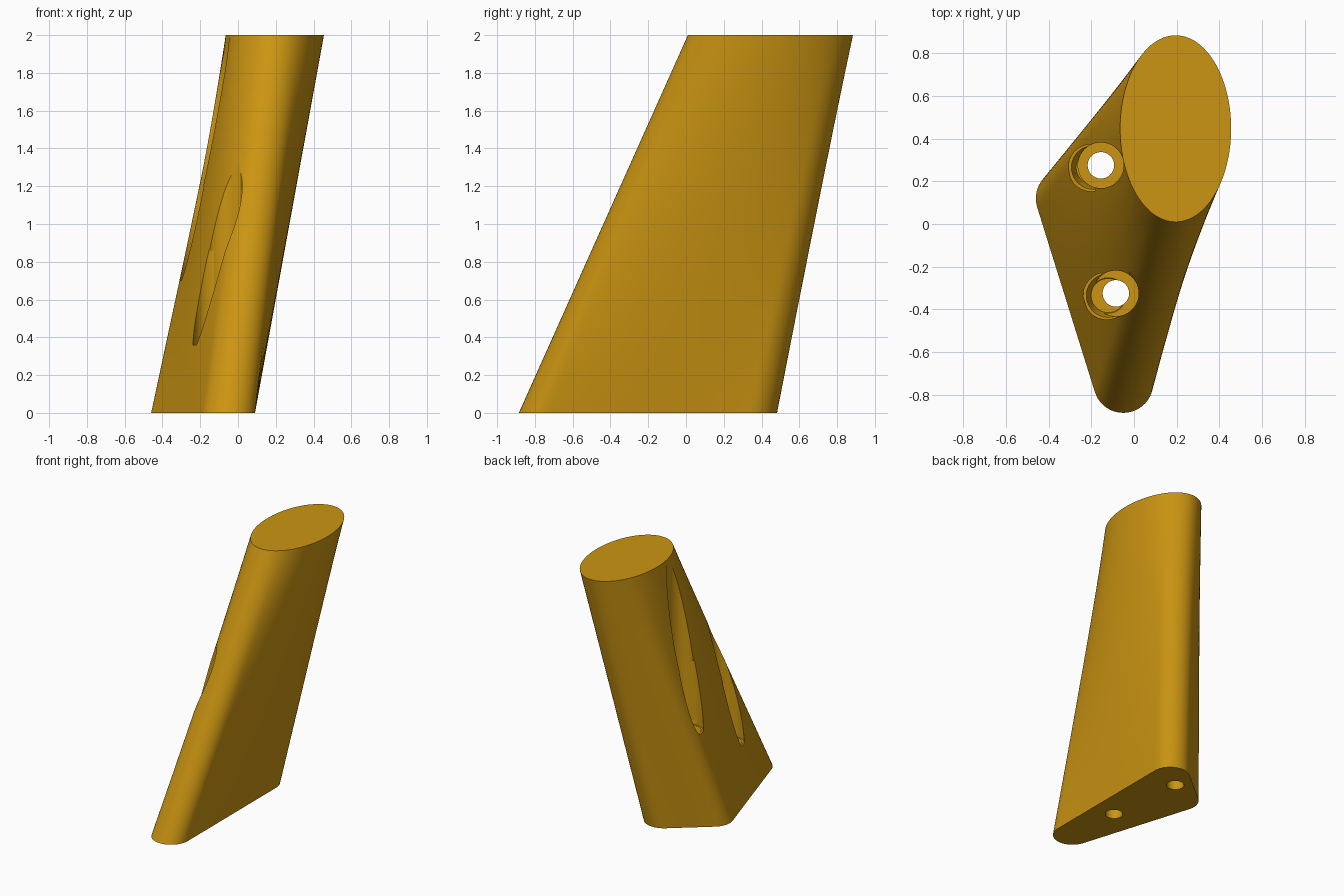
import bpy, bmesh, math
from mathutils import Vector

if "Cube" in bpy.data.objects:
    bpy.data.objects.remove(bpy.data.objects["Cube"])

N, LEVELS = 144, 24


def resample(points, count):
    """Evenly spaced points by arc length round a closed outline, starting at the frontmost point."""
    start = min(range(len(points)), key=lambda i: points[i].y)
    loop = points[start:] + points[:start + 1]
    total = sum((b - a).length for a, b in zip(loop, loop[1:]))
    out, run, seg = [], 0.0, 0
    for k in range(count):
        target = total * k / count
        while run + (loop[seg + 1] - loop[seg]).length < target:
            run += (loop[seg + 1] - loop[seg]).length
            seg += 1
        a, b = loop[seg], loop[seg + 1]
        out.append(a.lerp(b, (target - run) / max((b - a).length, 1e-9)))
    return out


def rounded_polygon(centres, radius, steps=64):
    """Counter-clockwise polygon with a round corner at every centre."""
    pts, n = [], len(centres)
    for i, c in enumerate(centres):
        d_in = c - centres[i - 1]
        d_out = centres[(i + 1) % n] - c
        a0 = math.atan2(d_in.y, d_in.x) - math.pi / 2
        turn = (math.atan2(d_out.y, d_out.x) - math.pi / 2 - a0) % (2 * math.pi)
        for k in range(steps + 1):
            a = a0 + turn * k / steps
            pts.append(c + radius * Vector((math.cos(a), math.sin(a))))
    return pts


def new_object(name, bm):
    bmesh.ops.recalc_face_normals(bm, faces=bm.faces)
    mesh = bpy.data.meshes.new(name)
    bm.to_mesh(mesh)
    bm.free()
    ob = bpy.data.objects.new(name, mesh)
    bpy.context.collection.objects.link(ob)
    return ob


def cutter(name, x, y, r_low, r_high, z0, z1):
    bm = bmesh.new()
    bmesh.ops.create_cone(bm, cap_ends=True, segments=64, radius1=r_low, radius2=r_high, depth=z1 - z0)
    bmesh.ops.translate(bm, verts=bm.verts, vec=(x, y, (z0 + z1) / 2))
    ob = new_object(name, bm)
    ob.hide_render = True
    return ob


# Slanted post: rounded triangular foot blended into an elliptical top
foot = resample(rounded_polygon([Vector((-0.05, -0.745)), Vector((-0.05, 0.342)),
                                 Vector((-0.32, 0.12))], 0.14), N)
top = resample([Vector((0.195 + 0.26 * math.cos(a), 0.447 + 0.437 * math.sin(a)))
                for a in (2 * math.pi * k / 720 for k in range(720))], N)
bm = bmesh.new()
rings = []
for j in range(LEVELS + 1):
    t = j / LEVELS
    rings.append([bm.verts.new((*f.lerp(e, t), 2 * t)) for f, e in zip(foot, top)])
for lo, hi in zip(rings, rings[1:]):
    for i in range(N):
        k = (i + 1) % N
        bm.faces.new((lo[i], lo[k], hi[k], hi[i]))
bm.faces.new(rings[0][::-1])
bm.faces.new(rings[-1])
post = new_object("slanted_post", bm)

gold = bpy.data.materials.new("golden_ochre")
gold.diffuse_color = (0.60, 0.30, 0.006, 1)
gold.use_nodes = True
gold.node_tree.nodes["Principled BSDF"].inputs["Base Color"].default_value = gold.diffuse_color
post.data.materials.append(gold)

# Screw holes: through bore, screw head pocket, and relieved outer lip
cutters = []
for label, x, y, lip in (("front", -0.085, -0.325, 0.36), ("back", -0.155, 0.275, 0.70)):
    cutters += [
        cutter(label + "_bore", x, y, 0.062, 0.062, -0.2, 1.0),
        cutter(label + "_pocket", x, y, 0.107, 0.107, 0.3, 2.4),
        cutter(label + "_lip", x - 0.043, y - 0.012, 0.11, 0.11, lip, lip + 0.5),
        cutter(label + "_lip_taper", x - 0.036, y - 0.010, 0.08, 0.112, lip - 0.07, lip + 0.03),
    ]
bpy.context.view_layer.objects.active = post
for c in cutters:
    mod = post.modifiers.new(c.name, 'BOOLEAN')
    mod.operation = 'DIFFERENCE'
    mod.solver = 'EXACT'
    mod.object = c
    bpy.ops.object.modifier_apply(modifier=mod.name)
for c in cutters:
    bpy.data.objects.remove(c, do_unlink=True)

# Smooth sides, crisp rims
for ob in bpy.context.selected_objects:
    ob.select_set(False)
post.select_set(True)
bpy.ops.object.shade_smooth_by_angle(angle=math.radians(30))
